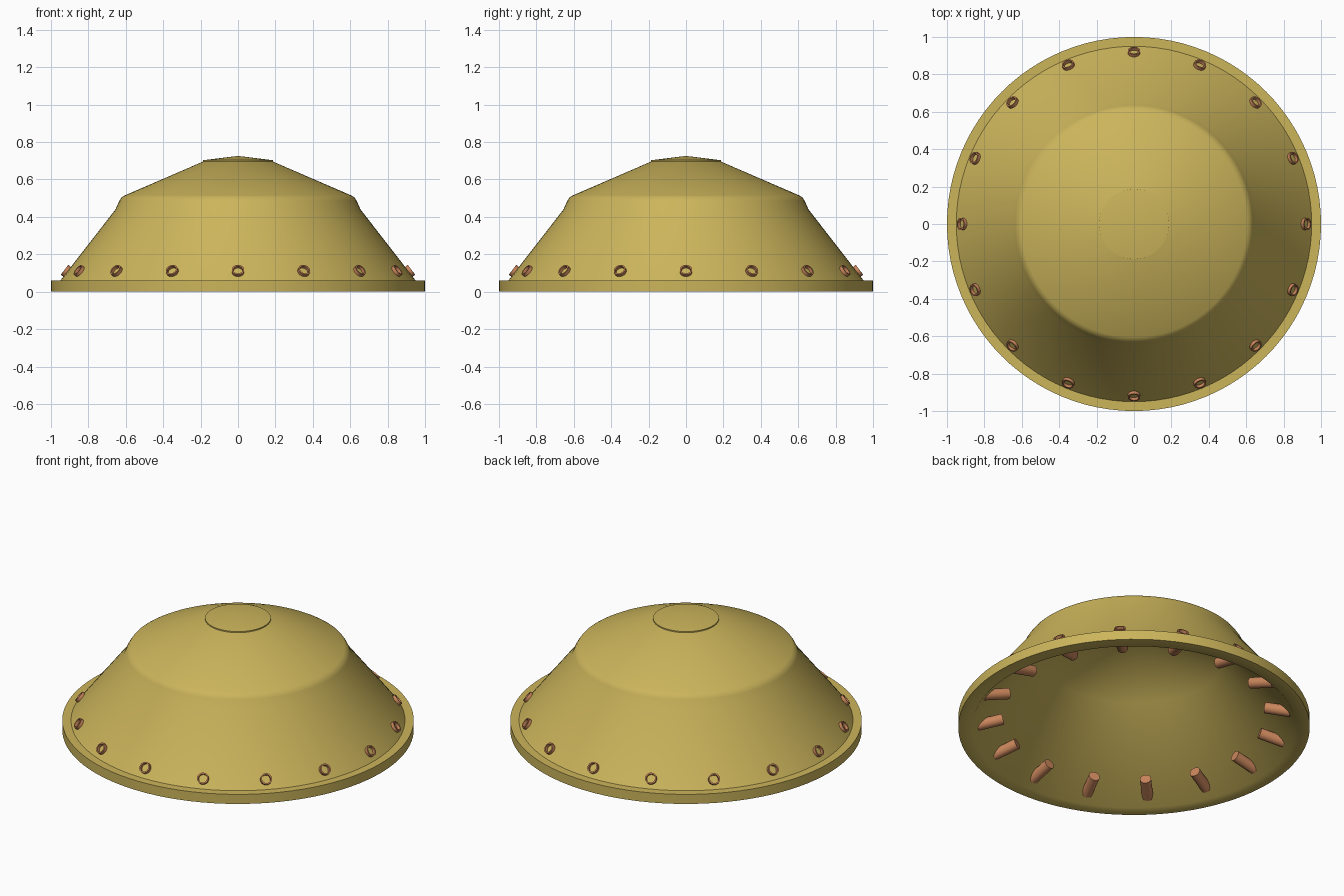
import bpy, bmesh, math
from mathutils import Vector, Matrix

cube = bpy.data.objects.get("Cube")
if cube:
    bpy.data.objects.remove(cube, do_unlink=True)


def material(name, rgb):
    m = bpy.data.materials.new(name)
    m.use_nodes = True
    color = (*rgb, 1.0)
    m.diffuse_color = color
    bsdf = next(n for n in m.node_tree.nodes if n.type == 'BSDF_PRINCIPLED')
    bsdf.inputs["Base Color"].default_value = color
    bsdf.inputs["Roughness"].default_value = 0.5
    return m


brass = material("brass_yellow", (0.60, 0.46, 0.105))
copper = material("copper", (0.58, 0.235, 0.105))


def lathe(name, profile, segments, mat, closed=True):
    """Spin (radius, z) points around the z axis."""
    bm = bmesh.new()
    verts = [bm.verts.new((r, 0, z)) for r, z in profile]
    edges = [bm.edges.new(p) for p in zip(verts, verts[1:])]
    if closed:
        edges.append(bm.edges.new((verts[-1], verts[0])))
    bmesh.ops.spin(bm, geom=verts + edges, cent=(0, 0, 0), axis=(0, 0, 1),
                   angle=math.tau, steps=segments, use_duplicate=False)
    bmesh.ops.remove_doubles(bm, verts=bm.verts, dist=1e-5)
    bmesh.ops.dissolve_degenerate(bm, edges=bm.edges, dist=1e-6)
    bmesh.ops.recalc_face_normals(bm, faces=bm.faces)
    mesh = bpy.data.meshes.new(name)
    bm.to_mesh(mesh)
    bm.free()
    mesh.materials.append(mat)
    obj = bpy.data.objects.new(name, mesh)
    bpy.context.collection.objects.link(obj)
    bpy.ops.object.select_all(action='DESELECT')
    obj.select_set(True)
    bpy.context.view_layer.objects.active = obj
    bpy.ops.object.shade_smooth_by_angle(angle=math.radians(30))
    return obj


# Thick dome shell with flange, sloped wall, softened shoulder and shallow roof
lathe("dome_shell", [
    (0.92, 0.0), (1.0, 0.0), (1.0, 0.06), (0.95, 0.06),
    (0.655, 0.44), (0.635, 0.485), (0.622, 0.505), (0.605, 0.515),
    (0.177, 0.70), (0.0, 0.70),
    (0.0, 0.62), (0.16, 0.61), (0.52, 0.46)], 96, brass, closed=False)
# Close the underside between the inner wall and the flange
shell = bpy.data.objects["dome_shell"]
bm = bmesh.new()
bm.from_mesh(shell.data)
bmesh.ops.bridge_loops(bm, edges=[e for e in bm.edges if e.is_boundary])
bmesh.ops.recalc_face_normals(bm, faces=bm.faces)
for f in bm.faces:
    f.smooth = True
bm.to_mesh(shell.data)
bm.free()

# Low conical cap on the roof
lathe("top_cap", [(0.0, 0.69), (0.187, 0.69), (0.187, 0.703), (0.0, 0.726)],
      96, brass, closed=False)

# Rivets: an open collar square to the wall outside, a plain shank inside
collar = lathe("rivet_collar", [(0.025, -0.04), (0.033, -0.04),
                                (0.033, 0.017), (0.025, 0.017)], 24, copper)
shank = lathe("rivet_shank", [(0.0, 0.0), (0.032, 0.0),
                              (0.032, 0.15), (0.0, 0.15)], 24, copper, closed=False)

COUNT = 16


def ring_of(part, start, direction):
    """Place linked copies of a part around the wall, its z axis along direction."""
    base = Matrix.Translation(start) @ Vector(direction).to_track_quat('Z', 'Y').to_matrix().to_4x4()
    for i in range(COUNT):
        obj = part if i == 0 else part.copy()
        if i:
            obj.name = f"{part.name}_{i + 1:02d}"
            bpy.context.collection.objects.link(obj)
        obj.matrix_world = Matrix.Rotation(math.tau * i / COUNT, 4, 'Z') @ base


ring_of(collar, (0.914, 0, 0.107), (0.79, 0, 0.61))
ring_of(shank, (0.895, 0, 0.057), (-0.97, 0, 0.22))
